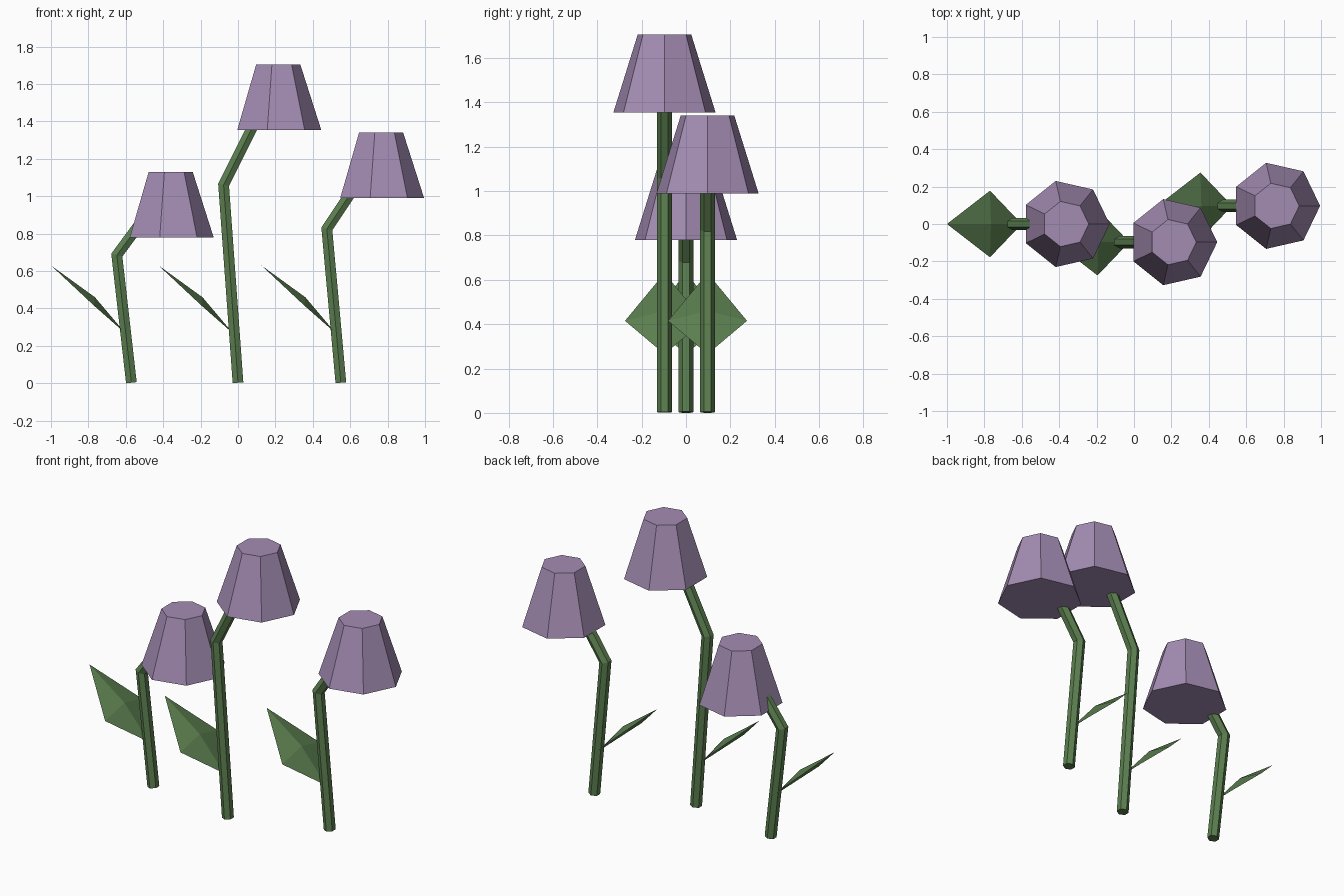
import bpy, bmesh, math
from mathutils import Vector

if "Cube" in bpy.data.objects:
    bpy.data.objects.remove(bpy.data.objects["Cube"])


def material(name, color):
    m = bpy.data.materials.new(name)
    m.diffuse_color = (*color, 1)
    m.use_nodes = True
    m.node_tree.nodes["Principled BSDF"].inputs["Base Color"].default_value = m.diffuse_color
    return m


PURPLE = material("dusty purple", (0.37, 0.265, 0.45))
GREEN = material("leaf green", (0.107, 0.214, 0.08))


def finish(name, bm, mat):
    bmesh.ops.recalc_face_normals(bm, faces=bm.faces)
    me = bpy.data.meshes.new(name)
    bm.to_mesh(me)
    bm.free()
    me.materials.append(mat)
    ob = bpy.data.objects.new(name, me)
    bpy.context.collection.objects.link(ob)


def loft(bm, rings):
    """Skin a list of vertex rings and cap both ends."""
    n = len(rings[0])
    for a, b in zip(rings, rings[1:]):
        for i in range(n):
            j = (i + 1) % n
            bm.faces.new((a[i], a[j], b[j], b[i]))
    bm.faces.new(rings[0][::-1])
    bm.faces.new(rings[-1])


def bell(name, x, y, z):
    # seven-sided tapered flower head, closed at both ends
    bm = bmesh.new()
    rings = []
    for r, h in ((0.236, z), (0.124, z + 0.35)):
        rings.append([bm.verts.new((x + r * math.cos(t), y + r * math.sin(t), h))
                      for t in (2 * math.pi * i / 7 for i in range(7))])
    loft(bm, rings)
    finish(name, bm, PURPLE)


def stem(name, points, y, r=0.033):
    # hexagonal tube bent once in the xz plane, with a mitred joint
    pts = [Vector((x, y, z)) for x, z in points]
    dirs = [(b - a).normalized() for a, b in zip(pts, pts[1:])]
    bm = bmesh.new()
    rings = []
    for i, p in enumerate(pts):
        d0, d1 = dirs[max(i - 1, 0)], dirs[min(i, len(dirs) - 1)]
        d = (d0 + d1).normalized()
        side = Vector((d.z, 0, -d.x)) / d.dot(d0)
        rings.append([bm.verts.new(p + side * r * math.sin(t) + Vector((0, r * math.cos(t), 0)))
                      for t in (math.pi * k / 3 for k in range(6))])
    loft(bm, rings)
    finish(name, bm, GREEN)


def leaf(name, x, y):
    # diamond blade with a raised middle, rising away from the stem
    bm = bmesh.new()
    rim = [bm.verts.new((x + dx, y + dy, z)) for dx, dy, z in
           ((0, 0, 0.265), (-0.17, 0.178, 0.415), (-0.4, 0, 0.63), (-0.17, -0.178, 0.415))]
    mid = bm.verts.new((x - 0.165, y, 0.46))
    for i in range(4):
        bm.faces.new((rim[i], rim[(i + 1) % 4], mid))
    finish(name, bm, GREEN)


# label, y, stem path (x, z), flower centre x, flower base z, leaf base x
FLOWERS = (
    ("short", 0.0, ((-0.57, 0.003), (-0.648, 0.685), (-0.53, 0.845)), -0.366, 0.78, -0.6),
    ("tall", -0.097, ((0.0, 0.003), (-0.077, 1.06), (0.1, 1.415)), 0.209, 1.355, -0.025),
    ("middle", 0.097, ((0.55, 0.003), (0.475, 0.825), (0.625, 1.05)), 0.759, 0.99, 0.525),
)
for label, y, path, fx, fz, lx in FLOWERS:
    stem(label + "_stem", path, y)
    bell(label + "_flower_head", fx, y, fz)
    leaf(label + "_leaf", lx, y)
